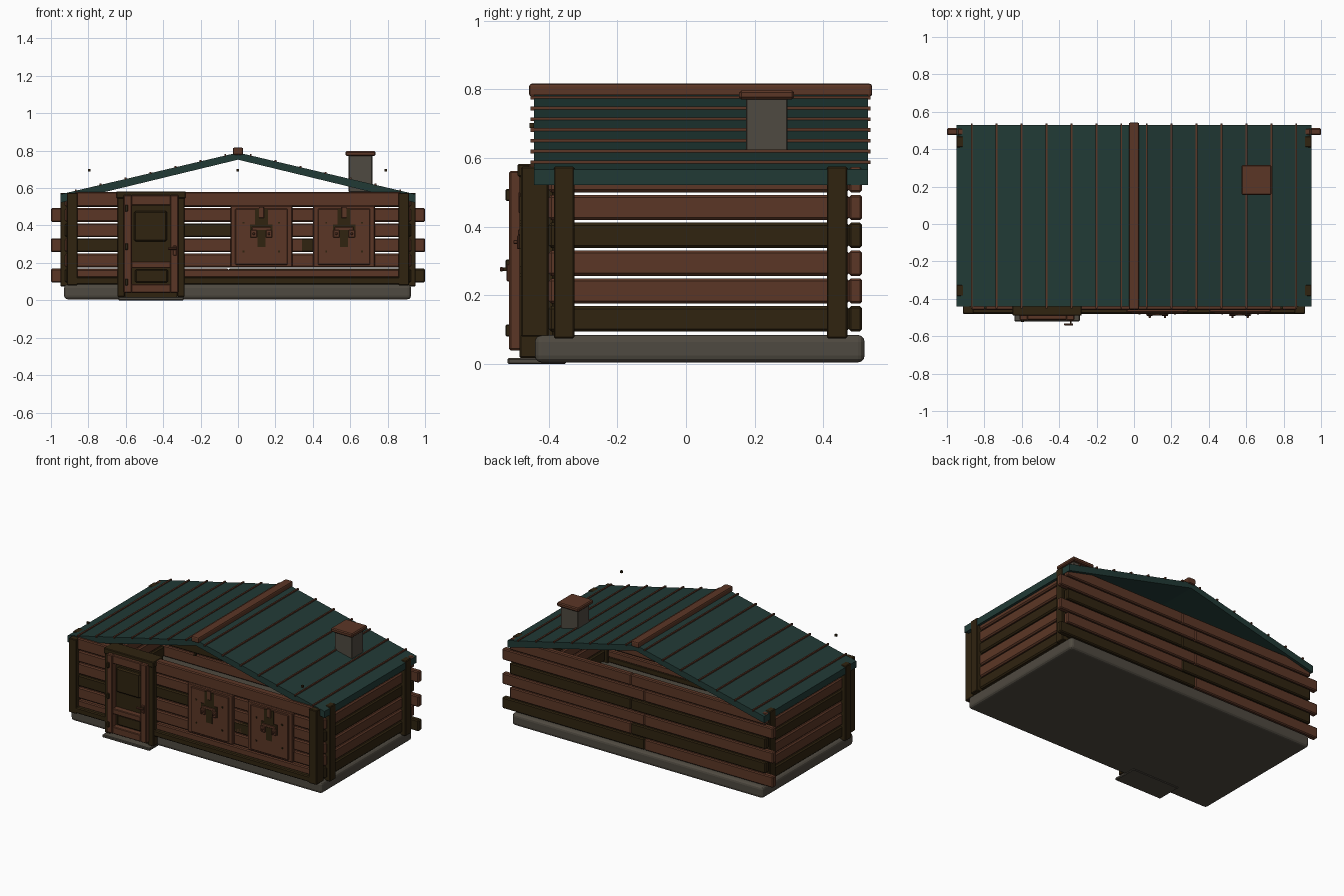
import bpy, bmesh, math
from mathutils import Vector


def material(name, rgb):
    m = bpy.data.materials.new(name)
    m.diffuse_color = (*rgb, 1)
    return m


RED = material("red brown wood", (0.105, 0.037, 0.019))
DARK = material("dark wood", (0.029, 0.017, 0.005))
TEAL = material("green roof metal", (0.015, 0.042, 0.036))
GREY = material("grey stone", (0.078, 0.068, 0.052))


def finish(name, bm, mat, bevel=0, segments=1):
    bmesh.ops.recalc_face_normals(bm, faces=bm.faces)
    me = bpy.data.meshes.new(name)
    bm.to_mesh(me)
    bm.free()
    me.materials.append(mat)
    ob = bpy.data.objects.new(name, me)
    bpy.context.collection.objects.link(ob)
    if bevel:
        mod = ob.modifiers.new("soft edges", 'BEVEL')
        mod.width, mod.segments = bevel, segments
    return ob


def box(name, x, y, z, mat, bevel=0, segments=1):
    """Box from (min, max) ranges."""
    bm = bmesh.new()
    bmesh.ops.create_cube(bm, size=1)
    for v in bm.verts:
        v.co = [r[0] if c < 0 else r[1] for c, r in zip(v.co, (x, y, z))]
    return finish(name, bm, mat, bevel, segments)


def extrude_profile(name, pts, y, mat, bevel=0):
    """Prism along y from an (x, z) outline."""
    bm = bmesh.new()
    f = bm.faces.new([bm.verts.new((px, y[0], pz)) for px, pz in pts])
    g = bmesh.ops.extrude_face_region(bm, geom=[f])["geom"]
    for v in g:
        if isinstance(v, bmesh.types.BMVert):
            v.co.y = y[1]
    return finish(name, bm, mat, bevel)


# Foundation and door step
box("foundation", (-0.93, 0.925), (-0.44, 0.52), (0.005, 0.085), GREY, 0.02, 3)
box("door_step", (-0.64, -0.29), (-0.52, -0.35), (0, 0.018), GREY, 0.004)

# Log rows: bottom height and top height
ROWS = [(0.095 + 0.081 * i, 0.169 + 0.081 * i) for i in range(6)]

# Side walls
for s, side in ((-1, "left"), (1, "right")):
    for i, row in enumerate(ROWS):
        box(f"{side}_log", sorted((s * 0.875, s * 0.925)), (-0.40, 0.475), row,
            DARK if i in (0, 3) else RED, 0.008)
    # Upright posts at each end of the side wall
    for y in ((-0.385, -0.325), (0.41, 0.47)):
        box(f"{side}_side_post", sorted((s * 0.90, s * 0.95)), y, (0.075, 0.575), DARK, 0.004)
    # Upright posts on the front face
    box(f"{side}_front_post", sorted((s * 0.858, s * 0.915)), (-0.48, -0.40), (0.08, 0.575), DARK, 0.004)

# Back wall, staggered butt joints, alternate rows poking out at the corners
back_left = [RED, DARK, RED, DARK, RED, RED]
back_right = [DARK, RED, RED, DARK, RED, RED]
for i, row in enumerate(ROWS):
    end = 1.0 if i % 2 == 0 else 0.945
    joint = 0.05 if i % 2 else -0.05
    box("back_log_left", (-end, joint), (0.475, 0.512), row, back_left[i], 0.006)
    box("back_log_right", (joint, end), (0.475, 0.512), row, back_right[i], 0.006)

# Front wall in four stretches around the door and shutters
stretches = [(-0.87, -0.62, (2,)), (-0.31, 0.0, (3,)), (0.0, 0.35, ()),
             (0.28, 0.42, (2,)), (0.42, 0.87, ())]
for x0, x1, darks in stretches:
    for i, row in enumerate(ROWS[:5]):
        if i:
            box("front_log", (x0, x1), (-0.455, -0.41), row, DARK if i in darks else RED, 0.007)
for x0, x1 in ((-0.87, -0.63), (-0.30, 0.87)):
    box("front_base_log", (x0, x1), (-0.455, -0.41), (0.12, 0.165), RED, 0.006)
    box("front_sill", (x0, x1), (-0.48, -0.41), (0.085, 0.125), DARK, 0.006)
box("front_top_beam", (-0.87, 0.87), (-0.46, -0.41), (0.502, 0.58), RED, 0.006)

# Door frame
for x in ((-0.645, -0.605), (-0.325, -0.285)):
    box("door_jamb", x, (-0.485, -0.385), (0.018, 0.55), DARK, 0.004)
box("door_header", (-0.65, -0.28), (-0.49, -0.385), (0.545, 0.583), DARK, 0.004)
box("door_backing", (-0.605, -0.325), (-0.47, -0.44), (0.018, 0.55), DARK)

# Door stiles and rails, leaving two recessed panels
for x in ((-0.612, -0.568), (-0.362, -0.318)):
    box("door_stile", x, (-0.515, -0.47), (0.04, 0.563), RED, 0.005)
for z in ((0.04, 0.087), (0.172, 0.208), (0.508, 0.563)):
    box("door_rail", (-0.57, -0.36), (-0.512, -0.47), z, RED, 0.004)
box("door_window", (-0.555, -0.38), (-0.495, -0.465), (0.315, 0.478), DARK, 0.008)
box("door_lower_panel", (-0.55, -0.375), (-0.49, -0.465), (0.095, 0.165), DARK, 0.006)
for z in (0.08, 0.27, 0.475):
    box("door_hinge", (-0.605, -0.588), (-0.525, -0.51), (z, z + 0.035), DARK, 0.003)
box("door_handle", (-0.375, -0.325), (-0.542, -0.532), (0.27, 0.283), RED, 0.003)
box("door_handle_plate", (-0.348, -0.328), (-0.522, -0.512), (0.24, 0.292), RED, 0.003)
box("door_handle_stem", (-0.342, -0.333), (-0.535, -0.515), (0.271, 0.281), DARK)

# Window shutters with a cut notch and latch
for cx in (0.125, 0.567):
    box("shutter_frame", (cx - 0.166, cx + 0.166), (-0.472, -0.44), (0.177, 0.507), RED, 0.005)
    box("shutter_board", (cx - 0.14, cx + 0.14), (-0.48, -0.46), (0.19, 0.49), RED, 0.004)
    box("shutter_notch", (cx - 0.035, cx + 0.035), (-0.484, -0.479), (0.405, 0.49), DARK)
    box("latch_neck", (cx - 0.014, cx + 0.014), (-0.488, -0.482), (0.44, 0.50), RED, 0.002)
    box("latch_backplate", (cx - 0.06, cx + 0.06), (-0.484, -0.479), (0.335, 0.405), DARK)
    box("latch_stem", (cx - 0.022, cx + 0.022), (-0.484, -0.479), (0.285, 0.335), DARK)
    box("latch_bar", (cx - 0.05, cx + 0.05), (-0.489, -0.483), (0.375, 0.392), RED, 0.002)
    for s in (-1, 1):
        k = cx + s * 0.041
        box("latch_knob", (k - 0.017, k + 0.017), (-0.492, -0.483), (0.335, 0.375), RED, 0.003)
        box("latch_pin", (k - 0.006, k + 0.006), (-0.502, -0.49), (0.35, 0.362), RED, 0.002)
        for z in (0.255, 0.41):
            box("shutter_nail", (cx + s * 0.095 - 0.005, cx + s * 0.095 + 0.005),
                (-0.484, -0.479), (z, z + 0.01), DARK)

# Roof, open at the gables
SLOPE = (0.79 - 0.567) / 0.95
extrude_profile("roof", [(0, 0.79), (0.948, 0.567), (0.948, 0.522), (0, 0.752),
                         (-0.948, 0.522), (-0.948, 0.567)], (-0.442, 0.53), TEAL)

# Raised roof seams
for s in (-1, 1):
    for i in range(7):
        x = s * (0.068 + 0.1333 * i)
        z = 0.79 - SLOPE * abs(x)
        box("roof_seam", (x - 0.005, x + 0.005), (-0.453, 0.537), (z - 0.004, z + 0.007), RED)

# Ridge cap
box("ridge_cap", (-0.028, 0.028), (-0.457, 0.542), (0.778, 0.817), RED, 0.009, 2)

# Chimney
box("chimney", (0.592, 0.718), (0.175, 0.295), (0.58, 0.775), GREY, 0.003)
box("chimney_cap", (0.575, 0.735), (0.155, 0.315), (0.771, 0.797), RED, 0.006)

# Small loose pegs at the front edge of the roof
for x in (-0.795, -0.002, 0.79):
    box("peg", (x - 0.007, x + 0.007), (-0.455, -0.442), (0.688, 0.702), DARK)
